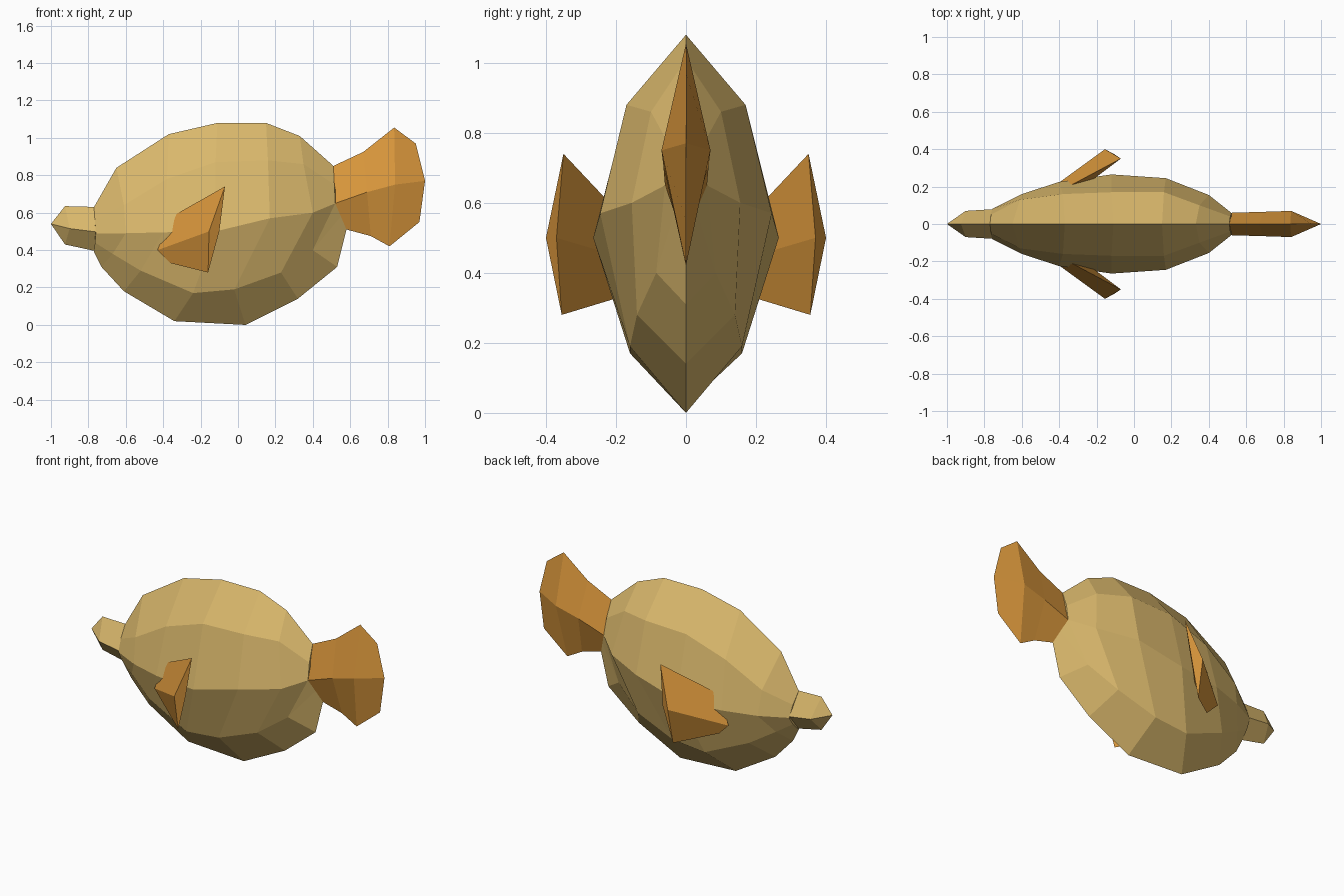
import bpy, bmesh

if "Cube" in bpy.data.objects:
    bpy.data.objects.remove(bpy.data.objects["Cube"])


def material(name, rgb):
    m = bpy.data.materials.new(name)
    m.diffuse_color = (*rgb, 1)
    m.use_nodes = True
    m.node_tree.nodes["Principled BSDF"].inputs["Base Color"].default_value = m.diffuse_color
    return m


SAND = material("sand yellow", (0.70, 0.48, 0.15))
ORANGE = material("fin orange", (0.70, 0.31, 0.045))


def loft(name, rings, mat, caps=(True, True)):
    """Skin closed rings of (x, y, z) points; coincident points are shared."""
    bm = bmesh.new()
    cache = {}

    def vert(p):
        key = tuple(round(c, 4) for c in p)
        if key not in cache:
            cache[key] = bm.verts.new(p)
        return cache[key]

    def face(points):
        vs = list(dict.fromkeys(vert(p) for p in points))
        if len(vs) > 2 and not bm.faces.get(vs):
            bm.faces.new(vs)

    n = len(rings[0])
    for a, b in zip(rings, rings[1:]):
        for i in range(n):
            j = (i + 1) % n
            face((a[i], a[j], b[j], b[i]))
    if caps[0]:
        face(rings[0])
    if caps[1]:
        face(rings[-1])
    bmesh.ops.recalc_face_normals(bm, faces=bm.faces[:])
    me = bpy.data.meshes.new(name)
    bm.to_mesh(me)
    bm.free()
    me.materials.append(mat)
    ob = bpy.data.objects.new(name, me)
    bpy.context.collection.objects.link(ob)
    return ob


def ring(top, sides, bottom):
    """Mirror the side points (x, z, y) of a half section across y = 0."""
    near = [(x, -y, z) for x, z, y in sides]
    far = [(x, y, z) for x, z, y in reversed(sides)]
    return [(top[0], 0, top[1])] + near + [(bottom[0], 0, bottom[1])] + far


# Body: eight-sided sections from the face to the tail root
loft("body", [
    ring((-.77, .63), [(-.765, .56, .05), (-.76, .49, .08), (-.765, .44, .05)], (-.77, .39)),
    ring((-.65, .84), [(-.61, .64, .13), (-.60, .49, .16), (-.67, .38, .08)], (-.73, .31)),
    ring((-.37, 1.02), [(-.38, .78, .16), (-.40, .495, .225), (-.52, .29, .13)], (-.61, .18)),
    ring((-.11, 1.08), [(-.12, .87, .17), (-.12, .50, .265), (-.24, .17, .16)], (-.34, .02)),
    ring((.15, 1.08), [(.16, .88, .17), (.17, .57, .245), (-.02, .19, .16)], (.04, 0)),
    ring((.33, 1.01), [(.35, .86, .10), (.40, .60, .155), (.23, .28, .14)], (.32, .14)),
    ring((.51, .85), [(.515, .75, .04), (.52, .65, .06), (.40, .40, .085)], (.53, .31)),
    ring((.51, .85), [(.515, .75, .04), (.52, .65, .06), (.55, .58, .03)], (.58, .51)),
], SAND)

# Pointed mouth
loft("mouth", [
    ring((-.74, .63), [(-.74, .495, .08)], (-.74, .39)),
    ring((-.925, .635), [(-.90, .515, .07)], (-.925, .43)),
    ring((-1, .54), [(-1, .54, 0)], (-1, .54)),
], SAND)

# Fan tail, thick in the middle and sharp at the rim
loft("tail_fin", [
    ring((.51, .85), [(.52, .65, .06)], (.58, .51)),
    ring((.67, .925), [(.69, .71, .065)], (.71, .475)),
    ring((.835, 1.055), [(.84, .75, .07)], (.81, .42)),
    ring((.95, .97), [(1.0, .77, 0)], (.97, .55)),
], ORANGE, caps=(True, False))

# Side fins: kite sections (top, outer ridge, bottom, inner ridge) swept back
FIN_ROOT = [(-.37, .19, .57), (-.43, .20, .40), (-.36, .19, .33), (-.27, .20, .45)]
FIN_END = [(-.07, .35, .74), (-.155, .40, .50), (-.16, .355, .28), (-.10, .37, .50)]
for name, s in (("left_side_fin", -1), ("right_side_fin", 1)):
    loft(name, [[(x, s * y, z) for x, y, z in r] for r in (FIN_ROOT, FIN_END)], ORANGE)
